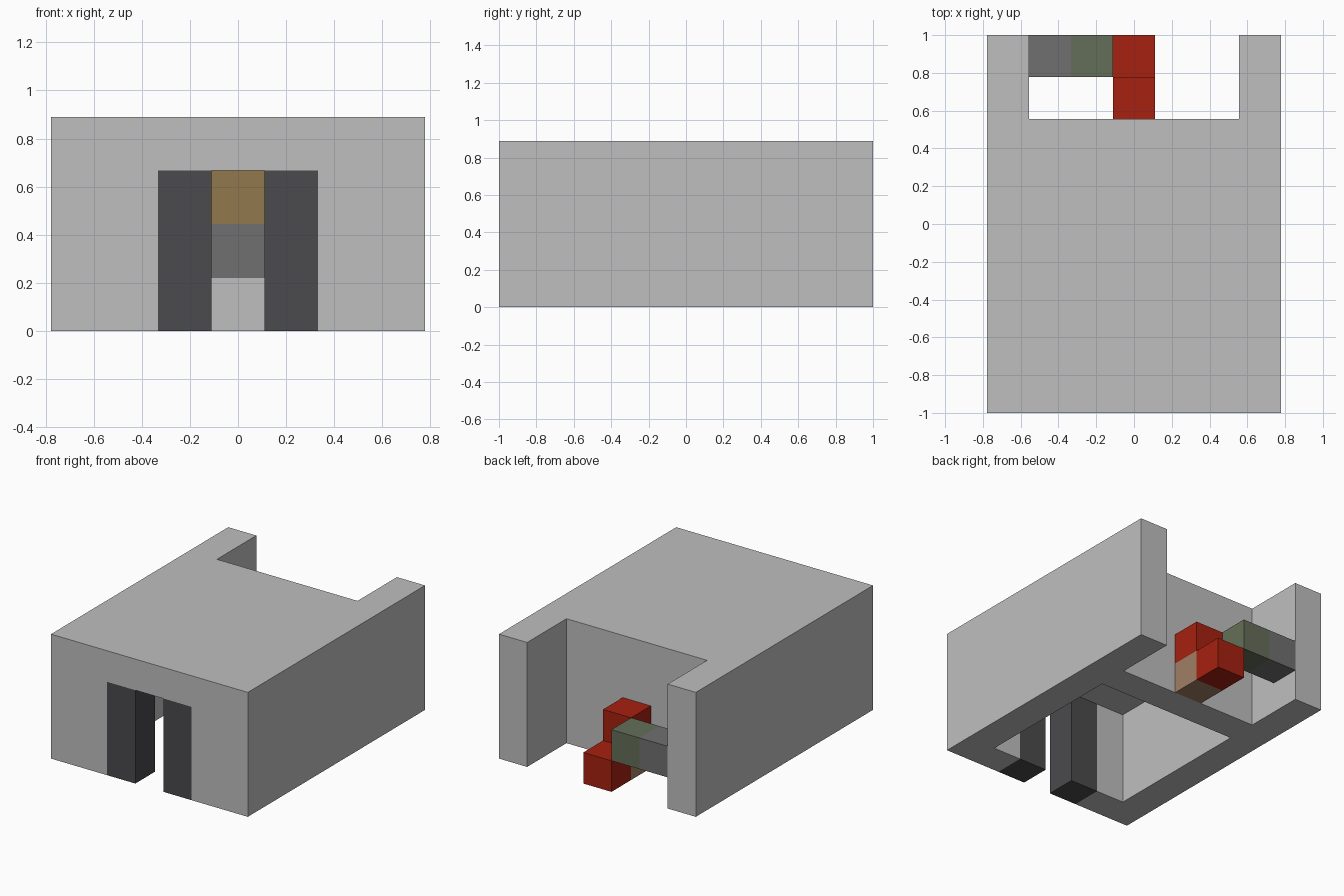
import bpy
import bmesh

U = 2 / 9  # one block

cube = bpy.data.objects.get("Cube")
if cube:
    bpy.data.objects.remove(cube, do_unlink=True)


def material(name, r, g, b):
    m = bpy.data.materials.new(name)
    m.use_nodes = True
    m.diffuse_color = (r, g, b, 1)
    m.node_tree.nodes["Principled BSDF"].inputs["Base Color"].default_value = (r, g, b, 1)
    return m


light_grey = material("light_grey", 0.52, 0.52, 0.52)
charcoal = material("charcoal", 0.069, 0.069, 0.074)
red = material("red", 0.38, 0.015, 0.005)
stone_grey = material("stone_grey", 0.162, 0.162, 0.162)
moss_green = material("moss_green", 0.127, 0.156, 0.098)
wood_brown = material("wood_brown", 0.29, 0.188, 0.074)
tan = material("tan", 0.35, 0.216, 0.133)


def prism(name, plan, z0, z1, mat=None):
    """Extrude a floor plan, given in blocks, between two heights."""
    bm = bmesh.new()
    base = bm.faces.new([bm.verts.new((x * U, y * U, z0 * U)) for x, y in plan])
    top = bmesh.ops.extrude_face_region(bm, geom=[base])["geom"]
    verts = [v for v in top if isinstance(v, bmesh.types.BMVert)]
    bmesh.ops.translate(bm, vec=(0, 0, (z1 - z0) * U), verts=verts)
    bmesh.ops.recalc_face_normals(bm, faces=bm.faces)
    mesh = bpy.data.meshes.new(name)
    bm.to_mesh(mesh)
    bm.free()
    if mat:
        mesh.materials.append(mat)
    obj = bpy.data.objects.new(name, mesh)
    bpy.context.collection.objects.link(obj)
    return obj


def block(name, x, y, z, mat, height=1):
    """One block wide and deep, centred on x, y and standing at z."""
    plan = [(x - .5, y - .5), (x + .5, y - .5), (x + .5, y + .5), (x - .5, y + .5)]
    return prism(name, plan, z, z + height, mat)


# Housing with a notch in the back
half = [(3.5, -4.5), (3.5, 4.5), (2.5, 4.5), (2.5, 2.5)]
housing = prism("housing", half + [(-x, y) for x, y in reversed(half)], 0, 4, light_grey)

# Room and doorway cut out from below
half = [(1.5, -5), (1.5, -3.5), (2.5, -3.5), (2.5, 1.5)]
cutter = prism("room_cutter", half + [(-x, y) for x, y in reversed(half)], -1, 3)
cutter.hide_render = True
mod = housing.modifiers.new("room", "BOOLEAN")
mod.operation = "DIFFERENCE"
mod.solver = "EXACT"
mod.object = cutter
bpy.context.view_layer.objects.active = housing
bpy.ops.object.modifier_apply(modifier=mod.name)
bpy.data.objects.remove(cutter, do_unlink=True)

# Door posts
for side, x in (("left", 1), ("right", -1)):
    block(side + "_door_post", x, -4, 0, charcoal, 3)

# Stacked blocks on the inner back wall
block("inner_stone_block", 0, 1, 1, stone_grey)
block("inner_wood_block", 0, 1, 2, wood_brown)

# Steps and side bar in the back notch
block("step_base", 0, 3, 0, tan)
block("upper_step", 0, 3, 1, red)
block("lower_step", 0, 4, 0, red)
block("bar_inner_block", -1, 4, 1, moss_green)
block("bar_outer_block", -2, 4, 1, stone_grey)
